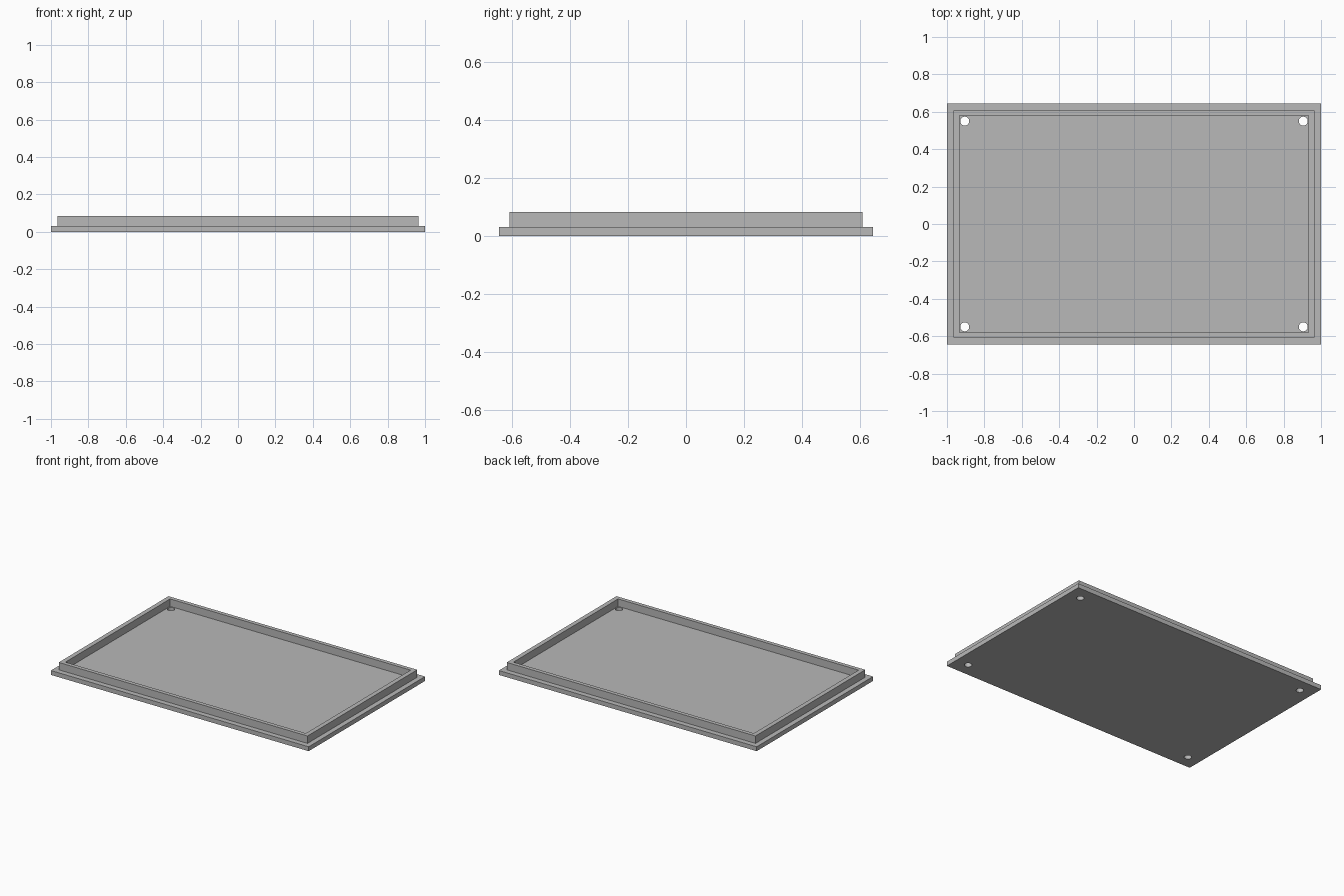
import bpy
import bmesh

default = bpy.data.objects.get("Cube")
if default:
    bpy.data.objects.remove(default, do_unlink=True)

# Plain grey material
grey = bpy.data.materials.new("plain_grey")
grey.use_nodes = True
colour = (0.48, 0.48, 0.48, 1)
grey.diffuse_color = colour
grey.node_tree.nodes["Principled BSDF"].inputs["Base Color"].default_value = colour

BASE_TOP, RIM_TOP = 0.031, 0.083
HOLE_X, HOLE_Y, HOLE_RADIUS = 0.905, 0.55, 0.024


def stepped_solid(name, steps):
    """Closed solid through nested rectangles (half width, half depth, height)."""
    bm = bmesh.new()
    rings = [[bm.verts.new((sx * hx, sy * hy, z))
              for sx, sy in ((-1, -1), (1, -1), (1, 1), (-1, 1))]
             for hx, hy, z in steps]
    for a, b in zip(rings, rings[1:]):
        for i in range(4):
            j = (i + 1) % 4
            bm.faces.new((a[i], a[j], b[j], b[i]))
    bm.faces.new(rings[0][::-1])
    bm.faces.new(rings[-1])
    bmesh.ops.recalc_face_normals(bm, faces=bm.faces)
    mesh = bpy.data.meshes.new(name)
    bm.to_mesh(mesh)
    bm.free()
    mesh.materials.append(grey)
    obj = bpy.data.objects.new(name, mesh)
    bpy.context.collection.objects.link(obj)
    return obj


# Lid: base plate with an upright rim around a recessed floor
lid = stepped_solid("lid_plate", [
    (1.0, 0.645, 0),
    (1.0, 0.645, BASE_TOP),
    (0.965, 0.608, BASE_TOP),
    (0.965, 0.608, RIM_TOP),
    (0.933, 0.58, RIM_TOP),
    (0.933, 0.58, BASE_TOP),
])

# Corner screw holes, drilled through the floor
for sx in (-1, 1):
    for sy in (-1, 1):
        bpy.ops.mesh.primitive_cylinder_add(
            vertices=32, radius=HOLE_RADIUS, depth=0.2,
            location=(sx * HOLE_X, sy * HOLE_Y, BASE_TOP / 2))
        cutter = bpy.context.object
        cutter.name = "screw_hole_cutter"
        cutter.hide_render = True
        cutter.data.materials.append(grey)
        drill = lid.modifiers.new("screw_hole", "BOOLEAN")
        drill.operation = "DIFFERENCE"
        drill.solver = "EXACT"
        drill.object = cutter
        bpy.context.view_layer.objects.active = lid
        bpy.ops.object.modifier_apply(modifier=drill.name)
        bpy.data.objects.remove(cutter, do_unlink=True)

# Smooth hole walls, crisp edges elsewhere
bpy.ops.object.select_all(action="DESELECT")
lid.select_set(True)
bpy.context.view_layer.objects.active = lid
bpy.ops.object.shade_smooth_by_angle()
